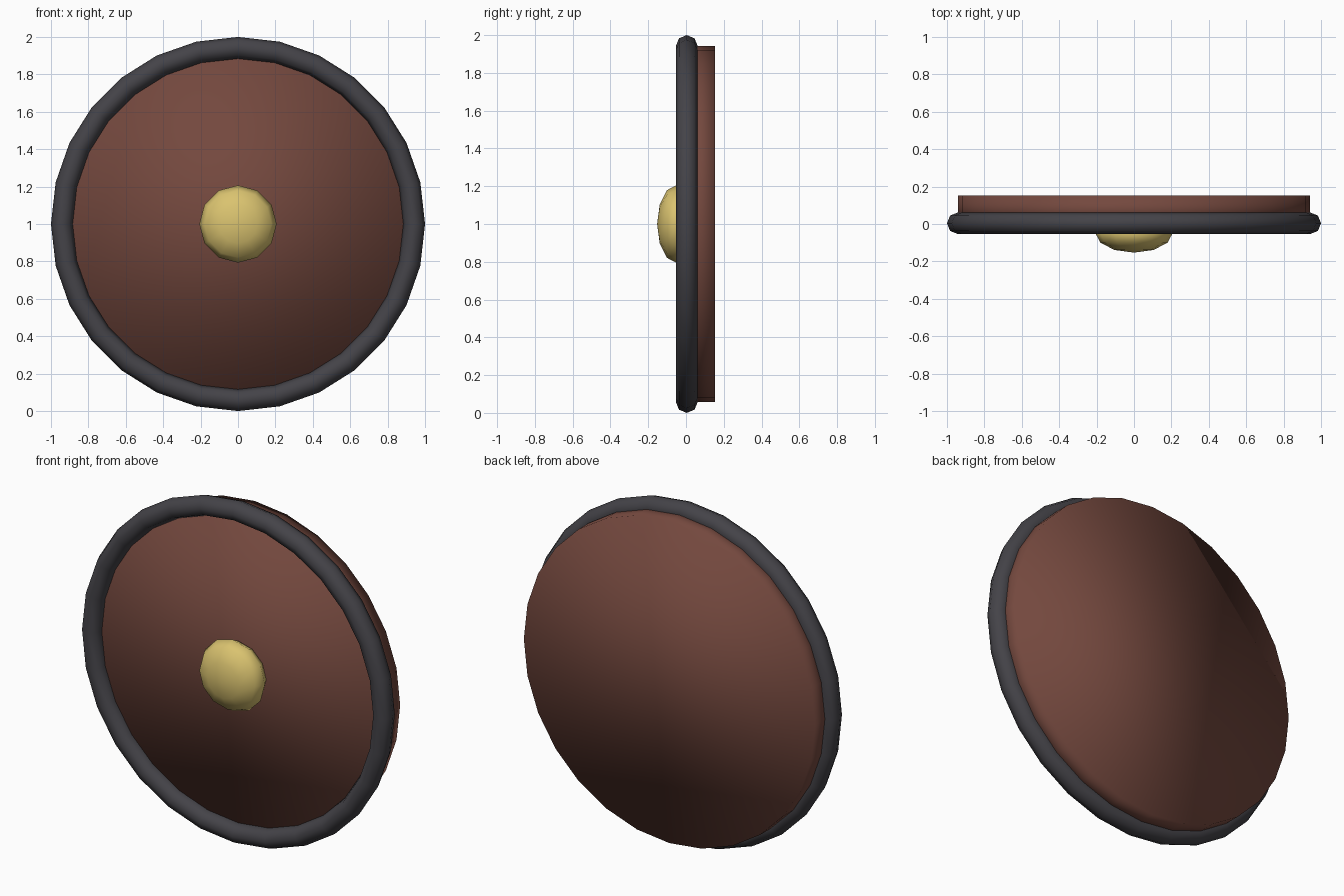
import bpy
from math import pi

if "Cube" in bpy.data.objects:
    bpy.data.objects.remove(bpy.data.objects["Cube"])

SIDES = 28          # facets around the shield
RIM_Y = 0.004       # plane of the rim and front of the board
BACK_Y = 0.153
FACING = (pi / 2, 0, 0)


def finish(name, color, scale=(1, 1, 1)):
    """Name, scale, smooth and colour the active object."""
    ob = bpy.context.object
    ob.name = ob.data.name = name
    ob.scale = scale
    bpy.ops.object.transform_apply(location=False, rotation=True, scale=True)
    bpy.ops.object.shade_smooth()
    mat = bpy.data.materials.new(name + "_colour")
    mat.diffuse_color = (*color, 1)
    mat.use_nodes = True
    mat.node_tree.nodes["Principled BSDF"].inputs["Base Color"].default_value = mat.diffuse_color
    ob.data.materials.append(mat)
    return ob


# Round board, softly shaded over its edge
bpy.ops.mesh.primitive_cylinder_add(
    vertices=SIDES, radius=0.942, depth=BACK_Y - RIM_Y,
    location=(0, (RIM_Y + BACK_Y) / 2, 1), rotation=FACING)
finish("board", (0.174, 0.065, 0.048))

# Metal rim
bpy.ops.mesh.primitive_torus_add(
    major_segments=SIDES, minor_segments=8,
    major_radius=0.942, minor_radius=0.058,
    location=(0, RIM_Y, 1), rotation=FACING)
finish("rim", (0.058, 0.056, 0.065))

# Flattened centre boss
bpy.ops.mesh.primitive_uv_sphere_add(
    segments=12, ring_count=6, radius=0.207,
    location=(0, -0.048, 1), rotation=FACING)
finish("boss", (0.70, 0.545, 0.16), scale=(1, 1, 0.105 / 0.207))
